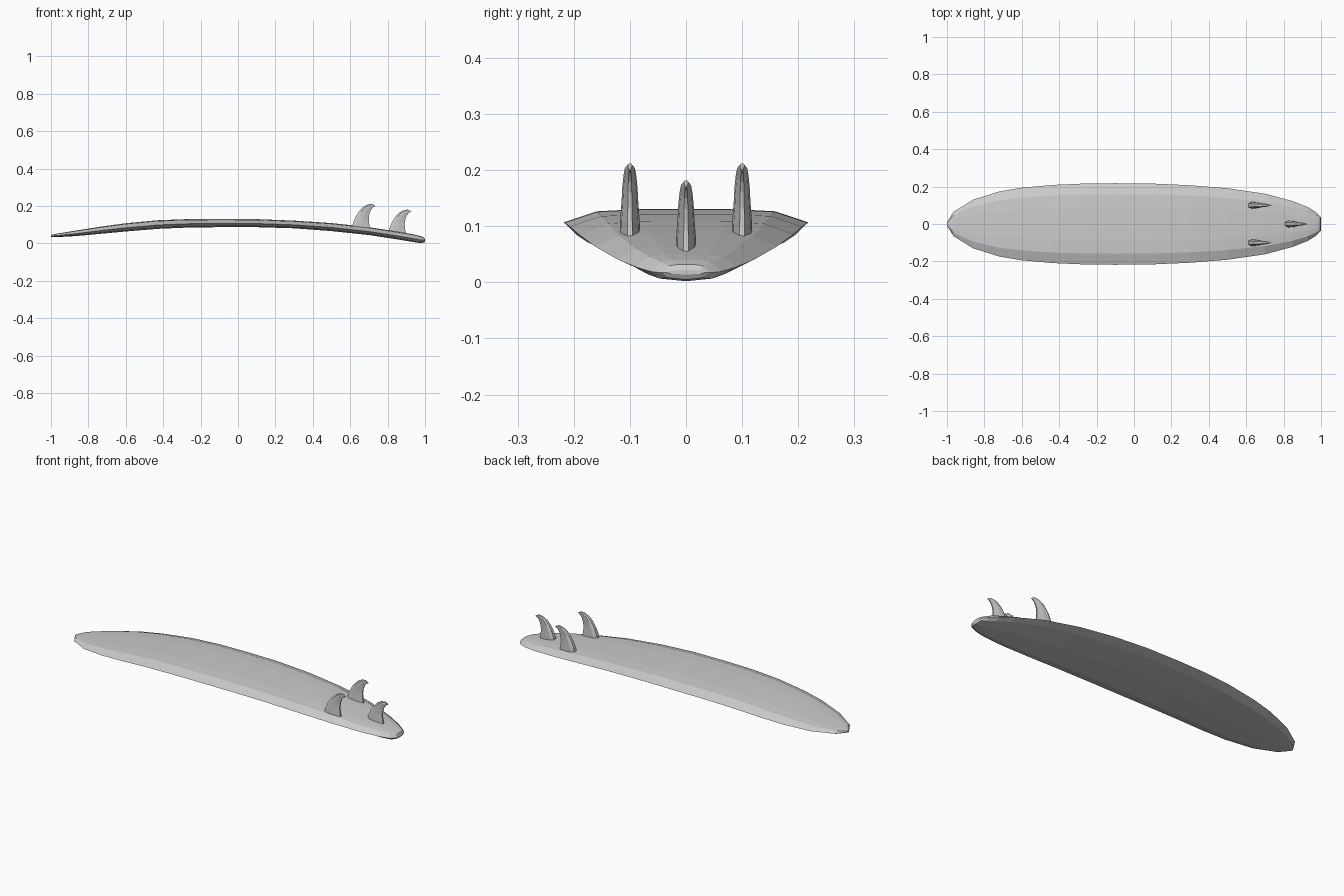
import bpy, bmesh

if "Cube" in bpy.data.objects:
    bpy.data.objects.remove(bpy.data.objects["Cube"])


def loft(name, rings):
    """Skin a list of closed rings and cap both ends."""
    bm = bmesh.new()
    loops = [[bm.verts.new(p) for p in r] for r in rings]
    n = len(loops[0])
    for a, b in zip(loops, loops[1:]):
        for i in range(n):
            j = (i + 1) % n
            bm.faces.new((a[i], a[j], b[j], b[i]))
    bm.faces.new(loops[0])
    bm.faces.new(loops[-1])
    bmesh.ops.recalc_face_normals(bm, faces=bm.faces)
    me = bpy.data.meshes.new(name)
    bm.to_mesh(me)
    bm.free()
    ob = bpy.data.objects.new(name, me)
    bpy.context.collection.objects.link(ob)
    return ob


# board stations: x, half width, deck z, bottom z
stations = [
    (-1.0, .008, .046, .035), (-.965, .065, .053, .034), (-.86, .13, .070, .040),
    (-.72, .174, .092, .053), (-.6, .194, .108, .064), (-.43, .209, .124, .078),
    (-.27, .216, .130, .085), (-.1, .218, .131, .087), (.1, .216, .130, .087),
    (.3, .207, .122, .081), (.5, .191, .109, .066), (.7, .162, .087, .045),
    (.85, .122, .064, .022), (.93, .090, .050, .009), (.975, .062, .040, .002),
    (.995, .042, .032, .005), (1.0, .034, .022, .014)]


def board_ring(x, w, top, bot):
    mid = (top + bot) / 2
    t = (top - bot) / 2
    half = [(0, top), (.4 * w, top - .03 * t), (.73 * w, top - .2 * t), (w, mid - .1 * t),
            (.75 * w, bot + .25 * t), (0, bot)]
    pts = half + [(-y, z) for y, z in half[-2:0:-1]]
    return [(x, y, z) for y, z in pts]


loft("board", [board_ring(*s) for s in stations])

# fin sections: z height, leading x, trailing x, half thickness
fin_profile = [(-.012, 0, .097, .018), (.012, .006, .092, .0175), (.045, .02, .089, .015),
               (.072, .037, .093, .0135), (.092, .055, .101, .0115),
               (.106, .078, .113, .009), (.112, .105, .126, .004)]


def fin(name, x, y, z, s=1):
    rings = []
    for h, a, b, t in fin_profile:
        c = b - a
        outline = [(0, .55), (.2, 1), (.55, .85), (1, .25)]
        sec = outline + [(u, -v) for u, v in reversed(outline)]
        # sections tilt with the rocker of the deck at the base and rake at the tip
        rings.append([(x + s * (a + u * c), y + v * t, z + s * (h - .012 * (u - .5)))
                      for u, v in sec])
    loft(name, rings)


for side, label in ((1, "left"), (-1, "right")):
    fin(label + "_fin", .61, side * .1, .094)
fin("centre_fin", .805, 0, .067, .97)
